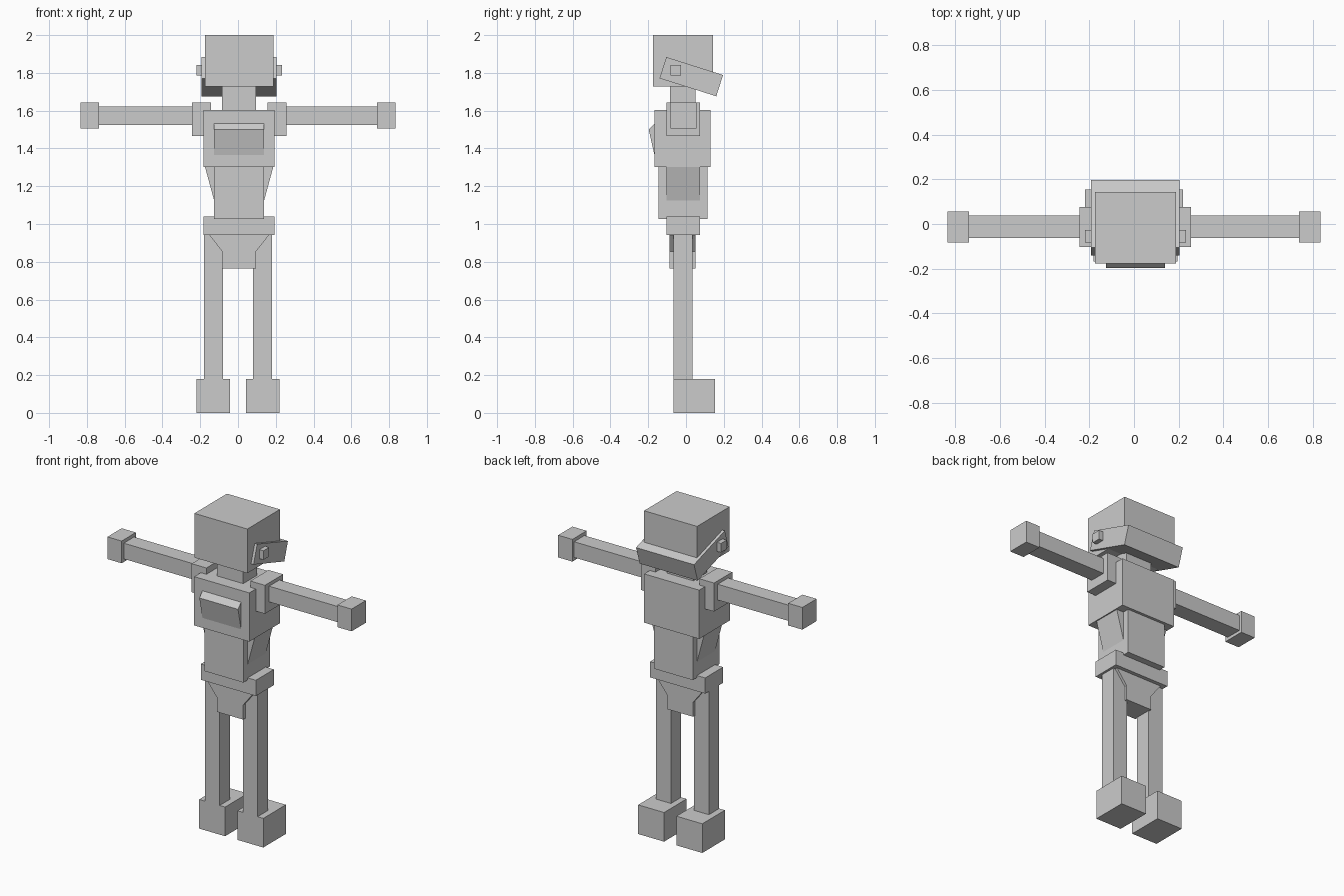
import bpy, bmesh, math
from mathutils import Matrix

if "Cube" in bpy.data.objects:
    bpy.data.objects.remove(bpy.data.objects["Cube"])

CX = 0.006  # the body sits slightly off the centre line


def finish(name, bm):
    bmesh.ops.recalc_face_normals(bm, faces=bm.faces)
    mesh = bpy.data.meshes.new(name)
    bm.to_mesh(mesh)
    bm.free()
    obj = bpy.data.objects.new(name, mesh)
    bpy.context.collection.objects.link(obj)
    return obj


def box(name, x, y, z, tilt=0.0):
    """Box from (min, max) ranges, optionally tilted about x."""
    bm = bmesh.new()
    bmesh.ops.create_cube(bm, size=1)
    size = [b - a for a, b in (x, y, z)]
    mid = [(a + b) / 2 for a, b in (x, y, z)]
    bm.transform(Matrix.Translation(mid) @ Matrix.Rotation(tilt, 4, 'X')
                 @ Matrix.Diagonal((*size, 1)))
    return finish(name, bm)


def centred(name, half, y, z, tilt=0.0):
    return box(name, (CX - half, CX + half), y, z, tilt)


def prism(name, profile, axis, lo, hi):
    """Extrude a profile along 'X' (profile is y,z) or 'Y' (profile is x,z)."""
    bm = bmesh.new()
    put = (lambda p, d: (d, p[0], p[1])) if axis == 'X' else (lambda p, d: (p[0], d, p[1]))
    a = [bm.verts.new(put(p, lo)) for p in profile]
    b = [bm.verts.new(put(p, hi)) for p in profile]
    bm.faces.new(a)
    bm.faces.new(b)
    for i in range(len(a)):
        j = (i + 1) % len(a)
        bm.faces.new((a[i], a[j], b[j], b[i]))
    return finish(name, bm)


# Head with tilted band wrapping the back and sides
centred("head", 0.181, (-0.176, 0.142), (1.727, 2.0))
band_len, band_h = 0.315, 0.118
centred("head_band", 0.198, (0.028 - band_len / 2, 0.028 + band_len / 2),
        (1.78 - band_h / 2, 1.78 + band_h / 2), math.radians(-17.6))
centred("neck", 0.09, (-0.086, 0.049), (1.60, 1.73))

# Torso
centred("chest", 0.188, (-0.167, 0.131), (1.303, 1.604))
prism("chest_panel", [(-0.166, 1.533), (-0.197, 1.499), (-0.166, 1.36)],
      'X', CX - 0.132, CX + 0.132)
centred("abdomen", 0.132, (-0.145, 0.114), (1.027, 1.303))
centred("belt", 0.188, (-0.103, 0.073), (0.943, 1.04))

# Crotch piece tapering below the belt
half = [(0.159, 0.943), (0.09, 0.855), (0.09, 0.765)]
prism("crotch", [(CX + x, z) for x, z in half]
      + [(CX - x, z) for x, z in reversed(half)], 'Y', -0.087, 0.05)

# Paired parts
for side, s in (("left", -1), ("right", 1)):
    def span(a, b, c=0.0):
        return tuple(sorted((c + s * a, c + s * b)))

    box(f"{side}_ear", span(0.19, 0.226, CX), (-0.083, -0.027), (1.786, 1.842))
    box(f"{side}_shoulder", span(0.15, 0.25, CX), (-0.103, 0.075), (1.467, 1.643))
    box(f"{side}_arm", span(0.24, 0.74), (-0.062, 0.039), (1.525, 1.622))
    box(f"{side}_hand", span(0.737, 0.834), (-0.083, 0.056), (1.506, 1.643))
    prism(f"{side}_waist_wedge", [(CX + s * 0.181, 1.303), (CX + s * 0.131, 1.12),
                                  (CX + s * 0.131, 1.303)], 'Y', -0.103, 0.073)
    box(f"{side}_leg", span(0.079, 0.18), (-0.066, 0.034), (0.18, 0.945))
    box(f"{side}_foot", span(0.042, 0.219), (-0.066, 0.154), (0.0, 0.18))
